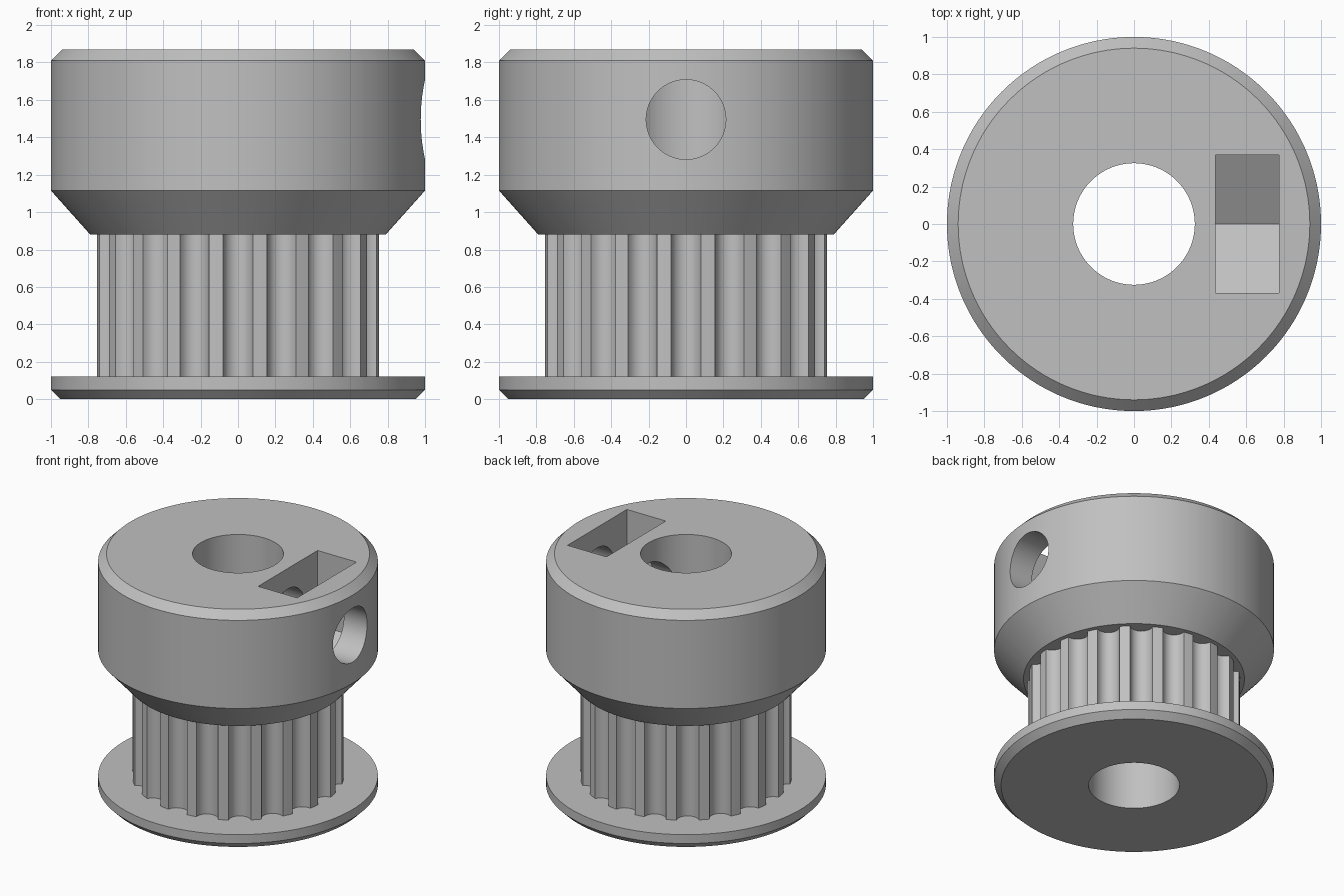
import bpy, bmesh
from math import sin, cos, pi, radians

if "Cube" in bpy.data.objects:
    bpy.data.objects.remove(bpy.data.objects["Cube"])

TEETH = 20
LAND_R, GROOVE_DEPTH = 0.757, 0.075
GROOVE_HALF = radians(6.1)
STEPS = 8
BORE = 0.325
HOLE_Z, HOLE_R = 1.495, 0.213

grey = bpy.data.materials.new("plain_grey")
grey.use_nodes = True
grey.diffuse_color = (0.53, 0.53, 0.53, 1)
grey.node_tree.nodes["Principled BSDF"].inputs["Base Color"].default_value = grey.diffuse_color


def new_object(name, bm):
    bmesh.ops.recalc_face_normals(bm, faces=bm.faces)
    mesh = bpy.data.meshes.new(name)
    bm.to_mesh(mesh)
    bm.free()
    mesh.materials.append(grey)
    obj = bpy.data.objects.new(name, mesh)
    bpy.context.collection.objects.link(obj)
    return obj


def prism(name, outline, x0, x1):
    """Extrude a (y, z) outline along x."""
    bm = bmesh.new()
    face = bm.faces.new([bm.verts.new((x0, y, z)) for y, z in outline])
    out = bmesh.ops.extrude_face_region(bm, geom=[face])
    verts = [v for v in out["geom"] if isinstance(v, bmesh.types.BMVert)]
    bmesh.ops.translate(bm, verts=verts, vec=(x1 - x0, 0, 0))
    return new_object(name, bm)


# Angular stations: a round groove and a land for each tooth
stations = []
for i in range(TEETH):
    mid = -pi / 2 + i * 2 * pi / TEETH
    for k in range(STEPS + 1):
        t = pi * k / STEPS
        stations.append((mid - GROOVE_HALF * cos(t), LAND_R - GROOVE_DEPTH * sin(t)))
    stations.append((mid + pi / TEETH, LAND_R))

# Closed profile of the pulley; None marks the toothed radius
profile = [
    (BORE, 0), (0.95, 0), (1, 0.05), (1, 0.12),
    (None, 0.12), (None, 0.88),
    (0.79, 0.88), (1, 1.115), (1, 1.81), (0.94, 1.87), (BORE, 1.87),
]
bm = bmesh.new()
rings = [[bm.verts.new(((r or tooth) * cos(a), (r or tooth) * sin(a), z))
          for a, tooth in stations] for r, z in profile]
n = len(stations)
for j, ring in enumerate(rings):
    above = rings[(j + 1) % len(rings)]
    for i in range(n):
        k = (i + 1) % n
        bm.faces.new((ring[i], ring[k], above[k], above[i]))
pulley = new_object("belt_pulley", bm)

# Nut slot, open at the top with a pointed hexagonal floor
W = 0.37
nut_slot = prism("nut_slot_cutter", [
    (-W, 2.1), (-W, HOLE_Z - 0.214), (0, HOLE_Z - 0.427), (W, HOLE_Z - 0.214), (W, 2.1),
], 0.435, 0.775)

# Set screw hole, from the outer wall into the bore
circle = [(HOLE_R * cos(2 * pi * i / 64), HOLE_Z + HOLE_R * sin(2 * pi * i / 64))
          for i in range(64)]
screw_hole = prism("screw_hole_cutter", circle, 0.01, 1.2)

bpy.ops.object.select_all(action="DESELECT")
pulley.select_set(True)
bpy.context.view_layer.objects.active = pulley
for cutter in (nut_slot, screw_hole):
    cutter.hide_render = True
    mod = pulley.modifiers.new(cutter.name, "BOOLEAN")
    mod.operation = "DIFFERENCE"
    mod.solver = "EXACT"
    mod.object = cutter
    bpy.ops.object.modifier_apply(modifier=mod.name)
    bpy.data.objects.remove(cutter)

bpy.ops.object.shade_smooth_by_angle(angle=radians(30))
